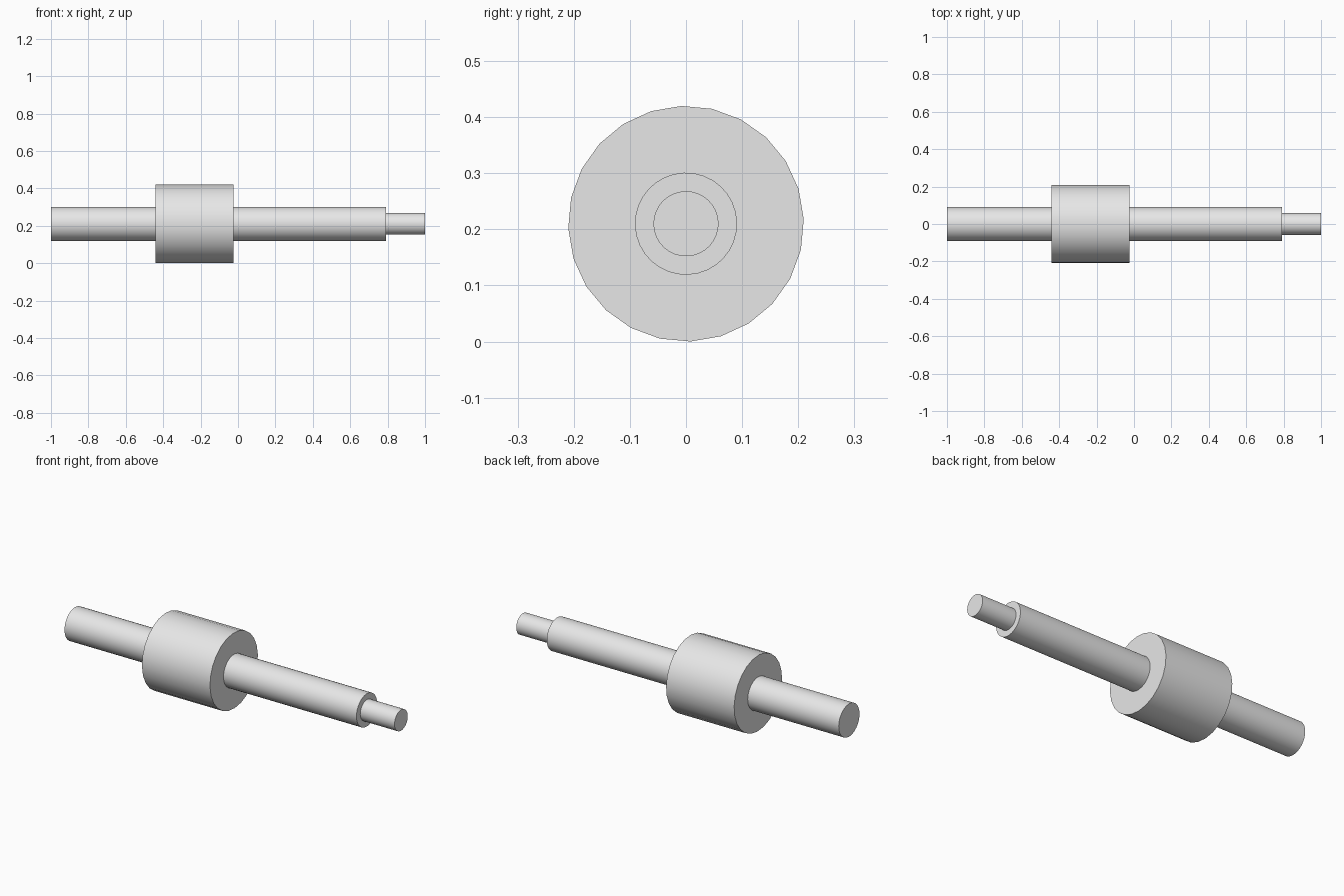
import bpy
import bmesh
import math

if "Cube" in bpy.data.objects:
    bpy.data.objects.remove(bpy.data.objects["Cube"])

AXIS_Z = 0.21

steel = bpy.data.materials.new("light grey")
steel.diffuse_color = (0.8, 0.8, 0.8, 1)
steel.use_nodes = True
steel.node_tree.nodes["Principled BSDF"].inputs["Base Color"].default_value = steel.diffuse_color


def turned_part(name, profile, sides, phase):
    """Revolve (x, radius) points about the long axis and cap both ends."""
    bm = bmesh.new()
    rings = []
    for x, r in profile:
        ring = []
        for i in range(sides):
            a = math.radians(phase) + i * math.tau / sides
            ring.append(bm.verts.new((x, r * math.cos(a), AXIS_Z + r * math.sin(a))))
        rings.append(ring)
    for lo, hi in zip(rings, rings[1:]):
        for i in range(sides):
            j = (i + 1) % sides
            bm.faces.new((lo[i], lo[j], hi[j], hi[i]))
    bm.faces.new(rings[0])
    bm.faces.new(rings[-1])
    bmesh.ops.recalc_face_normals(bm, faces=bm.faces)
    mesh = bpy.data.meshes.new(name)
    bm.to_mesh(mesh)
    bm.free()
    mesh.materials.append(steel)
    obj = bpy.data.objects.new(name, mesh)
    bpy.context.collection.objects.link(obj)
    bpy.ops.object.select_all(action='DESELECT')
    obj.select_set(True)
    bpy.context.view_layer.objects.active = obj
    bpy.ops.object.shade_smooth_by_angle(angle=math.radians(30))
    return obj


# Wide drum left of centre
DRUM = (-0.442, -0.025)
turned_part("drum", [(DRUM[0], 0.21), (DRUM[1], 0.21)], 24, 2.2)

# Short plain shaft on the left
turned_part("left_shaft", [(-1.0, 0.091), (DRUM[0] + 0.01, 0.091)], 32, 2.2)

# Long shaft on the right, stepping down to a thin tip
turned_part("right_shaft", [(DRUM[1] - 0.01, 0.091), (0.79, 0.091),
                            (0.79, 0.058), (1.0, 0.058)], 32, 2.2)
